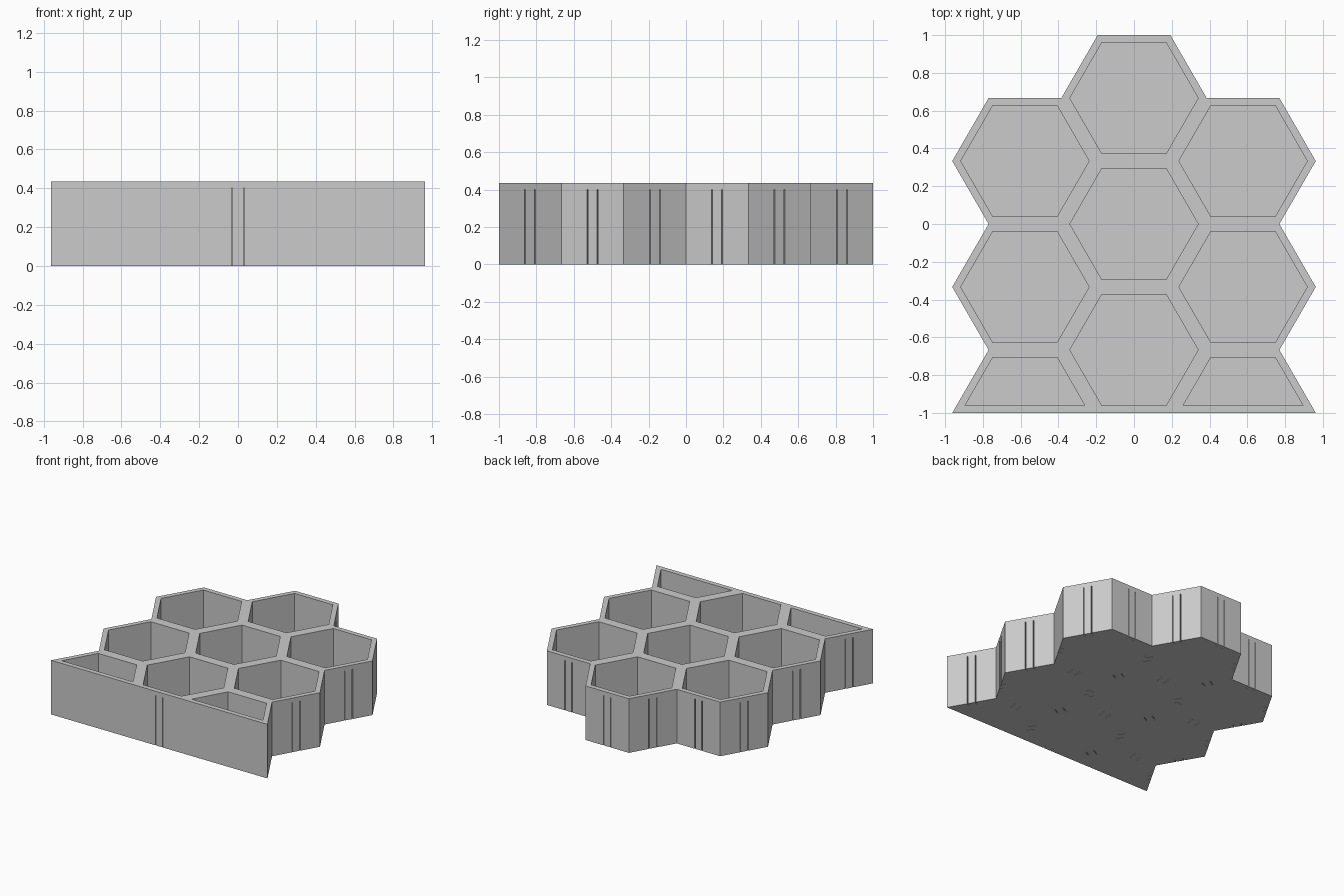
import bpy
import bmesh
from math import cos, sin, pi, sqrt, tan
from mathutils import Matrix, Vector

if "Cube" in bpy.data.objects:
    bpy.data.objects.remove(bpy.data.objects["Cube"])

A = 1 / 3                  # hexagon apothem
R = A * 2 / sqrt(3)        # hexagon corner radius
HEIGHT = 0.435
FLOOR = 0.04
WALL = 0.039
SLIT_TOP = 0.40
SLIT_OFFSET = 0.031
SLIT_SIZE = (0.006, 0.06)

grey = bpy.data.materials.new("light_grey")
grey.use_nodes = True
colour = (0.6, 0.6, 0.6, 1)
grey.diffuse_color = colour
grey.node_tree.nodes["Principled BSDF"].inputs["Base Color"].default_value = colour


def add_prism(bm, outline, z0, z1):
    """Extrude a counter-clockwise outline between two heights."""
    face = bm.faces.new([bm.verts.new((x, y, z0)) for x, y in outline])
    face.normal_update()
    top = bmesh.ops.extrude_face_region(bm, geom=[face], use_keep_orig=True)["geom"]
    verts = [g for g in top if isinstance(g, bmesh.types.BMVert)]
    bmesh.ops.translate(bm, verts=verts, vec=(0, 0, z1 - z0))


def make_object(name, bm):
    bmesh.ops.recalc_face_normals(bm, faces=bm.faces)
    mesh = bpy.data.meshes.new(name)
    bm.to_mesh(mesh)
    bm.free()
    mesh.materials.append(grey)
    obj = bpy.data.objects.new(name, mesh)
    bpy.context.collection.objects.link(obj)
    return obj


# Outer body: one half of the outline, mirrored across x
half = [(2.5 * R, -1), (2 * R, -2 * A), (2.5 * R, -A), (2 * R, 0),
        (2.5 * R, A), (2 * R, 2 * A), (R, 2 * A), (R / 2, 1)]
bm = bmesh.new()
add_prism(bm, half + [(-x, y) for x, y in reversed(half)], 0, HEIGHT)
tray = make_object("honeycomb_tray", bm)

# Cell centres: three full, two full per side, one half cell per side
cells = [(0, y) for y in (-2 * A, 0, 2 * A)]
cells += [(s * 1.5 * R, y) for s in (-1, 1) for y in (-1, -A, A)]

cutter = bmesh.new()
edges = {}
inner_a = A - WALL
inner_r = inner_a * 2 / sqrt(3)
for cx, cy in cells:
    # Pocket, clipped to a trapezoid where the front wall crosses it
    if cy == -1:
        w = inner_r - WALL * tan(pi / 6)
        pocket = [(cx - w, cy + WALL), (cx + w, cy + WALL),
                  (cx + inner_r / 2, cy + inner_a), (cx - inner_r / 2, cy + inner_a)]
    else:
        pocket = [(cx + inner_r * cos(k * pi / 3), cy + inner_r * sin(k * pi / 3))
                  for k in range(6)]
    add_prism(cutter, pocket, FLOOR, HEIGHT + 0.1)
    # Middle of every cell edge, shared edges counted once
    for k in range(6):
        angle = pi / 6 + k * pi / 3
        x, y = cx + A * cos(angle), cy + A * sin(angle)
        if y > -1.01:
            edges[(round(x, 3), round(y, 3))] = (x, y, angle)

# Pair of thin connector slits through each edge, open at the bottom
for x, y, angle in edges.values():
    turn = Matrix.Rotation(angle, 2)
    for side in (-1, 1):
        w, d = SLIT_SIZE[0] / 2, SLIT_SIZE[1] / 2
        mid = side * SLIT_OFFSET
        corners = [(-d, mid - w), (d, mid - w), (d, mid + w), (-d, mid + w)]
        box = [Vector((x, y)) + turn @ Vector(c) for c in corners]
        add_prism(cutter, box, -0.1, SLIT_TOP)

cutter_obj = make_object("pocket_and_slit_cutter", cutter)
cutter_obj.hide_render = True

# Cut the pockets and slits
cut = tray.modifiers.new("cut", "BOOLEAN")
cut.operation = "DIFFERENCE"
cut.solver = "EXACT"
cut.object = cutter_obj
bpy.context.view_layer.objects.active = tray
tray.select_set(True)
bpy.ops.object.modifier_apply(modifier=cut.name)
bpy.data.objects.remove(cutter_obj)
